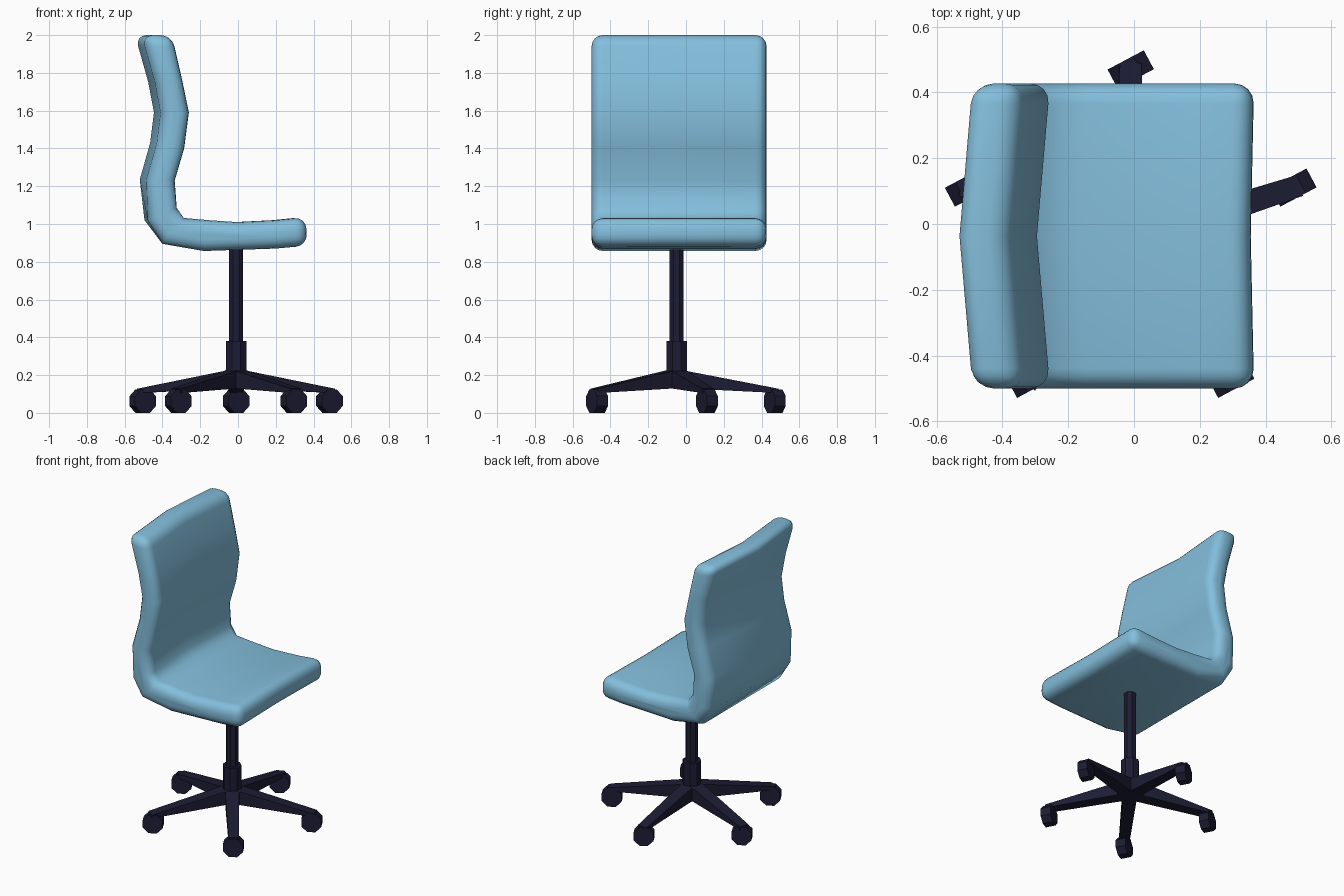
import bpy, bmesh, math
from mathutils import Matrix, Vector

if "Cube" in bpy.data.objects:
    bpy.data.objects.remove(bpy.data.objects["Cube"])


def material(name, color):
    m = bpy.data.materials.new(name)
    m.diffuse_color = color
    m.use_nodes = True
    m.node_tree.nodes["Principled BSDF"].inputs["Base Color"].default_value = m.diffuse_color
    return m


BLUE = material("blue_fabric", (0.23, 0.52, 0.72, 1))
DARK = material("dark_plastic", (0.012, 0.012, 0.035, 1))
CX, CY = -0.01, -0.05          # axis of the swivel base


def finish(bm, name, mat):
    bmesh.ops.recalc_face_normals(bm, faces=bm.faces[:])
    me = bpy.data.meshes.new(name)
    bm.to_mesh(me)
    bm.free()
    me.materials.append(mat)
    ob = bpy.data.objects.new(name, me)
    bpy.context.collection.objects.link(ob)
    return ob


def cylinder(name, radius, depth, matrix):
    bm = bmesh.new()
    bmesh.ops.create_cone(bm, cap_ends=True, segments=8, radius1=radius,
                          radius2=radius, depth=depth,
                          matrix=matrix @ Matrix.Rotation(math.pi / 8, 4, 'Z'))
    return finish(bm, name, DARK)


# Seat shell: one side profile (x, z), swept over three stations, back bowed at the middle
profile = [(-0.345, 2.0), (-0.29, 1.76), (-0.255, 1.59), (-0.28, 1.40),
           (-0.33, 1.23), (-0.32, 1.085), (-0.285, 1.032), (-0.15, 1.02),
           (0.0, 1.01), (0.2, 1.02), (0.36, 1.037),
           (0.368, 0.885), (0.2, 0.87), (-0.18, 0.857), (-0.40, 0.895),
           (-0.475, 1.02), (-0.48, 1.235), (-0.425, 1.43), (-0.405, 1.59),
           (-0.435, 1.75), (-0.505, 2.0)]


def bow(x, z):
    if x > 0.3:
        return 0.01
    return 0.04 * min(1, max(0, (z - 0.92) / 0.2))


bm = bmesh.new()
rings = []
for y, k in ((-0.5, 0), (-0.037, 1), (0.427, 0)):
    rings.append([bm.verts.new((x - k * bow(x, z), y, z)) for x, z in profile])
n = len(profile)
for a, b in zip(rings, rings[1:]):
    for i in range(n):
        j = (i + 1) % n
        bm.faces.new((a[i], a[j], b[j], b[i]))
bm.faces.new(rings[0])
bm.faces.new(rings[-1])
for f in bm.faces:
    f.smooth = True
seat = finish(bm, "seat_shell", BLUE)
bev = seat.modifiers.new("rounded_rim", 'BEVEL')
bev.width = 0.06
bev.segments = 4
bev.limit_method = 'ANGLE'
bev.angle_limit = math.radians(65)
bev.use_clamp_overlap = False

# Gas-lift column and sleeve
cylinder("column", 0.04, 0.56, Matrix.Translation((CX, CY, 0.62)))
cylinder("column_sleeve", 0.059, 0.23, Matrix.Translation((CX, CY, 0.265)))

# Five tapered legs, each with a caster; all casters roll the same way
for i in range(5):
    ang = math.radians(90 + 72 * i)
    place = Matrix.Translation((CX, CY, 0)) @ Matrix.Rotation(ang, 4, 'Z')
    bm = bmesh.new()
    bmesh.ops.create_cube(bm, size=1)
    for v in bm.verts:
        top = v.co.z > 0
        side = math.copysign(1, v.co.y)
        if v.co.x < 0:
            v.co = Vector((0.0, side * 0.045, 0.232 if top else 0.132))
        else:
            v.co = Vector((0.54, side * 0.033, 0.128 if top else 0.105))
    bm.transform(place)
    finish(bm, f"leg_{i + 1}", DARK)

    hub = place @ Vector((0.52, 0, 0))
    cylinder(f"caster_{i + 1}", 0.0675, 0.065,
             Matrix.Translation((hub.x, hub.y, 0.0624))
             @ Matrix.Rotation(math.radians(28), 4, 'Z')
             @ Matrix.Rotation(math.pi / 2, 4, 'X'))
